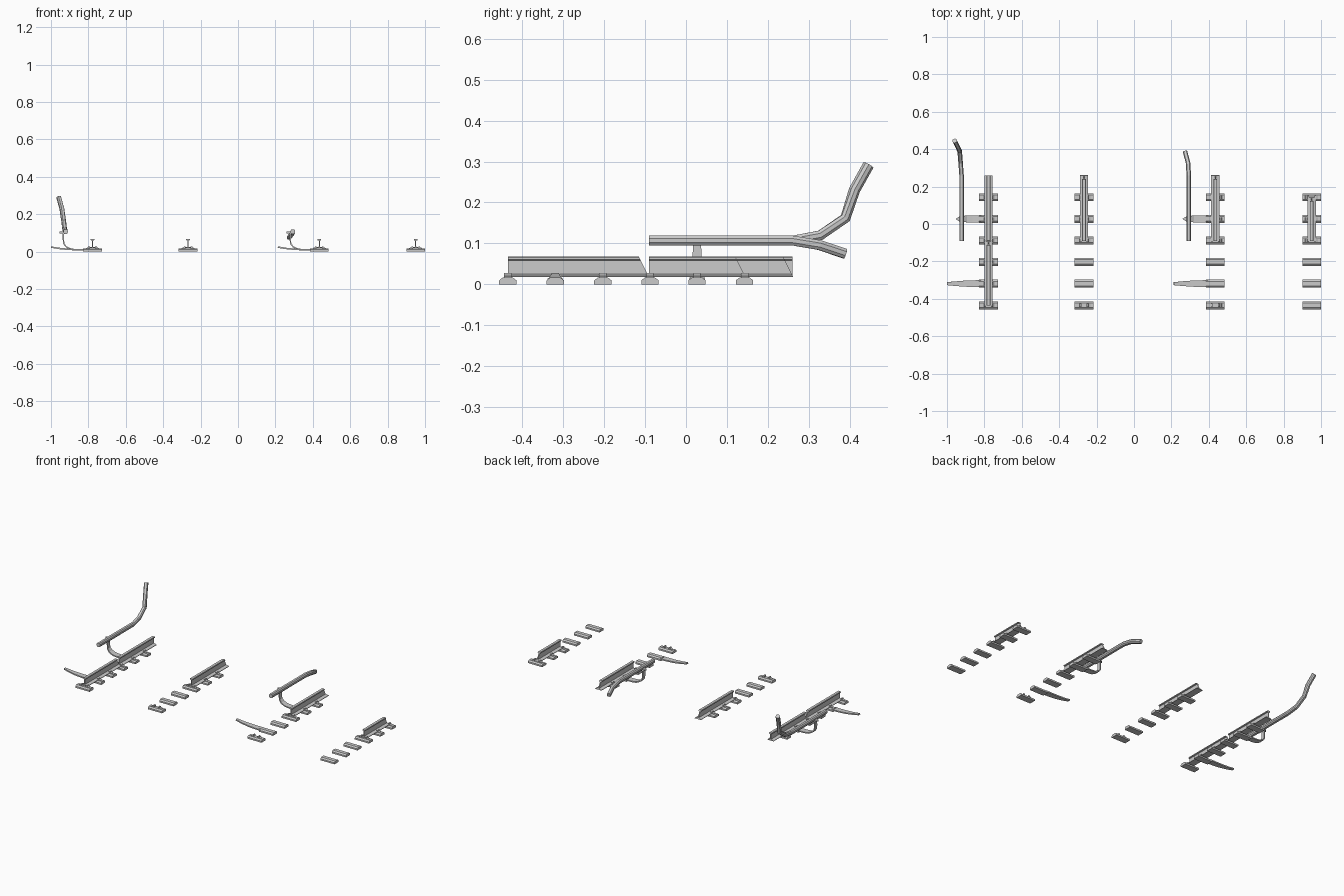
import bpy, bmesh
from mathutils import Vector

if "Cube" in bpy.data.objects:
    bpy.data.objects.remove(bpy.data.objects["Cube"])


def loft(name, rings):
    """Skin a list of equal-length closed rings and cap both ends."""
    bm = bmesh.new()
    vs = [[bm.verts.new(p) for p in r] for r in rings]
    n = len(rings[0])
    for a, b in zip(vs, vs[1:]):
        for i in range(n):
            bm.faces.new((a[i], a[(i + 1) % n], b[(i + 1) % n], b[i]))
    bm.faces.new(vs[0])
    bm.faces.new(vs[-1])
    bmesh.ops.recalc_face_normals(bm, faces=bm.faces)
    me = bpy.data.meshes.new(name)
    bm.to_mesh(me)
    bm.free()
    ob = bpy.data.objects.new(name, me)
    bpy.context.collection.objects.link(ob)
    return ob


# I-shaped running rail; a broken end is cut on a slant
RAIL_HALF = [(0.022, 0.018), (0.022, 0.021), (0.003, 0.026), (0.003, 0.059),
             (0.010, 0.061), (0.010, 0.066), (0.008, 0.068)]
RAIL = RAIL_HALF + [(-x, z) for x, z in reversed(RAIL_HALF)]


def running_rail(cx, y0, y1, broken):
    slant = 0.025 if broken else 0
    end = [(cx + x, y1 - slant * (z - 0.018) / 0.05, z) for x, z in RAIL]
    loft("running_rail", [[(cx + x, y0, z) for x, z in RAIL], end])


# sleeper block with chamfered long edges, plus optional rail clips
BLOCK = [(-0.021, 0), (0.021, 0), (0.021, 0.010), (0.012, 0.017),
         (-0.012, 0.017), (-0.021, 0.010)]
CLIP = [(0.014, 0.015), (0.036, 0.015), (0.034, 0.019), (0.024, 0.023),
        (0.022, 0.028), (0.014, 0.028)]


def sleeper(cx, cy, clips):
    loft("sleeper", [[(cx + x, cy + y, z) for y, z in BLOCK] for x in (-0.05, 0.05)])
    if clips:
        for s in (-1, 1):
            loft("rail_clip", [[(cx + s * x, cy + y, z) for x, z in CLIP]
                               for y in (-0.009, 0.009)])


# flat strap following an (x, z, half width) path
def strap(name, cx, cy, path, t):
    pts = [Vector((x, z)) for x, z, w in path]
    rings = []
    for i, (p, (x, z, w)) in enumerate(zip(pts, path)):
        d = (pts[min(i + 1, len(pts) - 1)] - pts[max(i - 1, 0)]).normalized()
        n = Vector((-d.y, d.x)) * t / 2
        a, b = p + n, p - n
        rings.append([(cx + a.x, cy - w, a.y), (cx + a.x, cy + w, a.y),
                      (cx + b.x, cy + w, b.y), (cx + b.x, cy - w, b.y)])
    loft(name, rings)


SPIKE = [(-0.04, 0.010, 0.019), (-0.08, 0.010, 0.018), (-0.13, 0.012, 0.016),
         (-0.18, 0.017, 0.012), (-0.222, 0.024, 0.008)]
HOOK = [(-0.04, 0.010, 0.019), (-0.085, 0.010, 0.019), (-0.115, 0.013, 0.018),
        (-0.140, 0.025, 0.016), (-0.153, 0.042, 0.013), (-0.156, 0.065, 0.011),
        (-0.156, 0.094, 0.010), (-0.154, 0.102, 0.007)]

# conductor rail: octagonal bar swept along a bent path
H, B = 0.012, 0.007
OCT = [(H, -B + .002), (H, B - .002), (B, H), (-B, H),
       (-H, B - .002), (-H, -B + .002), (-B, -H), (B, -H)]


def conductor_rail(path):
    pts = [Vector(p) for p in path]
    rings = []
    for i, p in enumerate(pts):
        d = (pts[min(i + 1, len(pts) - 1)] - pts[max(i - 1, 0)]).normalized()
        side = d.cross(Vector((0, 0, 1))).normalized()
        up = side.cross(d)
        rings.append([p + side * a + up * b for a, b in OCT])
    loft("conductor_rail", rings)


ROWS = [-0.435, -0.319, -0.203, -0.088, 0.027, 0.143]
# track pieces: centre x, rails (start, end, broken), clipped rows, side brackets
TRACKS = [
    (-0.778, [(-0.435, -0.09, True), (-0.088, 0.26, False)], range(6), True),
    (-0.267, [(-0.09, 0.262, True)], (0, 3, 4, 5), False),
    (0.435, [(-0.09, 0.262, True)], (0, 3, 4, 5), True),
    (0.95, [(-0.09, 0.145, True)], (3, 4, 5), False),
]
for cx, rails, clipped, brackets in TRACKS:
    for y0, y1, broken in rails:
        running_rail(cx, y0, y1, broken)
    for i, y in enumerate(ROWS):
        sleeper(cx, y, i in clipped)
    if brackets:
        strap("spike_bracket", cx, ROWS[1], SPIKE, 0.008)
        strap("hook_bracket", cx, ROWS[4] , HOOK, 0.007)
        # pointed clasp joining hook to conductor rail
        clasp = [(-0.176, 0.0), (-0.160, -0.011), (-0.135, -0.011),
                 (-0.135, 0.011), (-0.160, 0.011)]
        loft("rail_clasp", [[(cx + x, ROWS[4] + y, z) for x, y in clasp]
                            for z in (0.098, 0.108)])

# one conductor rail bends upward, the other droops
conductor_rail([(-0.922, -0.09, 0.107), (-0.922, 0.26, 0.107), (-0.927, 0.328, 0.120),
                (-0.932, 0.389, 0.162), (-0.942, 0.411, 0.230), (-0.959, 0.445, 0.291)])
conductor_rail([(0.293, -0.09, 0.107), (0.293, 0.26, 0.107), (0.289, 0.326, 0.096),
                (0.273, 0.388, 0.075)])
